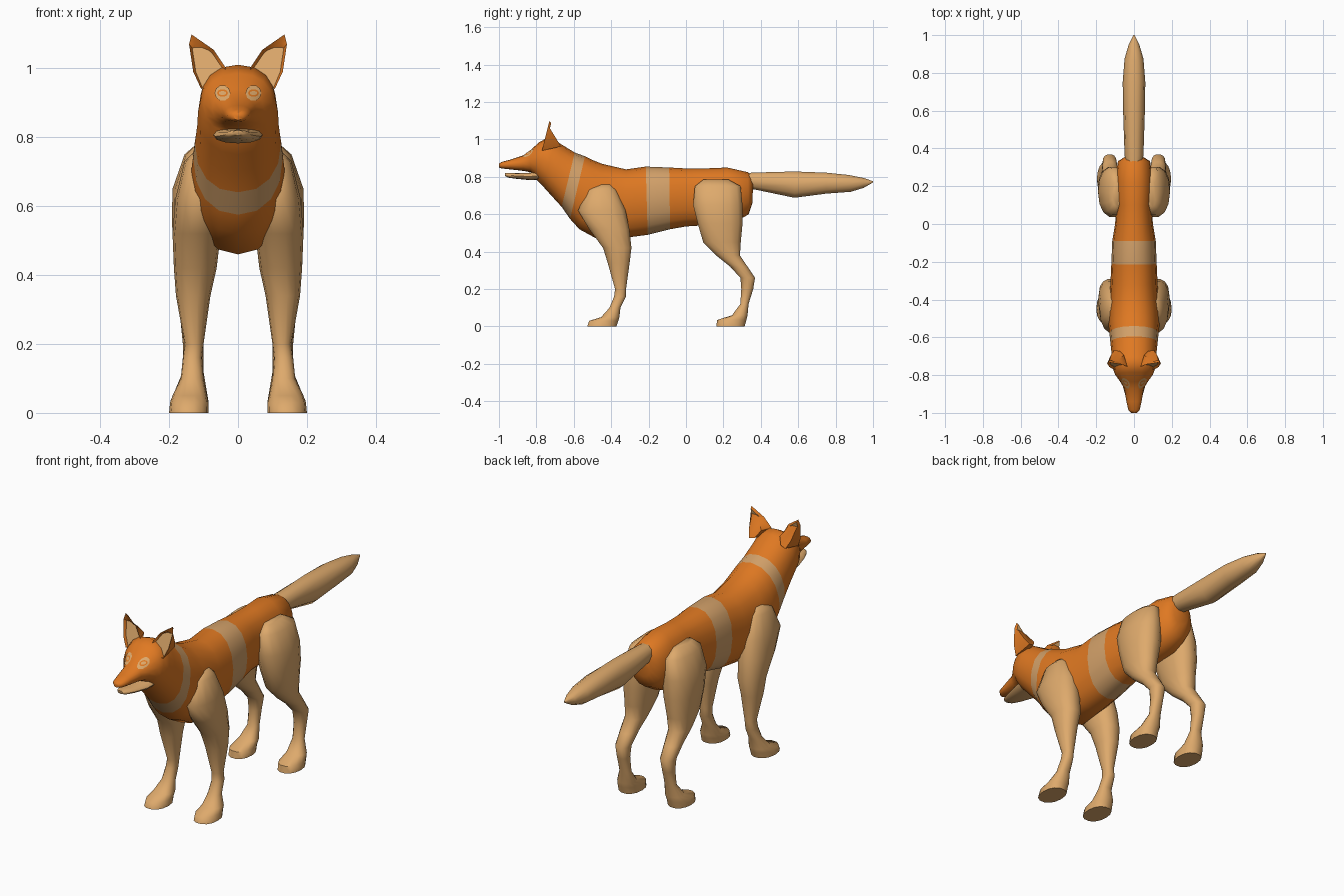
import bpy, bmesh, math
from mathutils import Vector
from mathutils.bvhtree import BVHTree

cube = bpy.data.objects.get("Cube")
if cube:
    bpy.data.objects.remove(cube, do_unlink=True)


def make_material(name, colour):
    mat = bpy.data.materials.new(name)
    mat.use_nodes = True
    mat.diffuse_color = (*colour, 1)
    mat.node_tree.nodes["Principled BSDF"].inputs["Base Color"].default_value = (*colour, 1)
    return mat


orange = make_material("orange fur", (.74, .19, .016))
tan = make_material("tan fur", (.73, .40, .15))
band_tan = make_material("dull tan band", (.64, .35, .14))


def finish(name, bm, materials, angle=55, fix_normals=True):
    """Turn a bmesh into a smooth shaded object."""
    if fix_normals:
        bmesh.ops.recalc_face_normals(bm, faces=bm.faces)
    mesh = bpy.data.meshes.new(name)
    bm.to_mesh(mesh)
    bm.free()
    for mat in materials:
        mesh.materials.append(mat)
    mesh.shade_smooth()
    mesh.set_sharp_from_angle(angle=math.radians(angle))
    obj = bpy.data.objects.new(name, mesh)
    bpy.context.collection.objects.link(obj)
    return obj


def loft(name, rings, materials, sides=16, power=.9, bands=()):
    """Skin rounded rings, each given as centre, side vector and up vector."""
    bm = bmesh.new()
    loops = []
    for centre, side, up in rings:
        loop = []
        for i in range(sides):
            a = math.tau * i / sides
            c, s = math.cos(a), math.sin(a)
            c = math.copysign(abs(c) ** power, c)
            s = math.copysign(abs(s) ** power, s)
            loop.append(bm.verts.new(centre + side * c + up * s))
        loops.append(loop)
    for k in range(len(loops) - 1):
        for i in range(sides):
            j = (i + 1) % sides
            face = bm.faces.new((loops[k][i], loops[k][j], loops[k + 1][j], loops[k + 1][i]))
            face.material_index = int(k in bands)
    bm.faces.new(loops[0])
    bm.faces.new(loops[-1])
    return finish(name, bm, materials)


def spine_ring(top_y, top_z, low_y, low_z, half_width):
    top, low = Vector((0, top_y, top_z)), Vector((0, low_y, low_z))
    return (top + low) / 2, Vector((half_width, 0, 0)), (top - low) / 2


def limb_ring(sign, z, x0, x1, y0, y1):
    return (Vector((sign * (x0 + x1) / 2, (y0 + y1) / 2, z)),
            Vector(((x1 - x0) / 2, 0, 0)), Vector((0, (y1 - y0) / 2, 0)))


# Body, neck and head: top point, bottom point and half width of each ring
body_rings = [
    (.36, .80, .355, .66, .045), (.33, .825, .335, .60, .085),
    (.22, .85, .25, .55, .10), (.10, .845, .08, .54, .095),
    (0, .845, 0, .535, .10), (-.09, .85, -.085, .52, .115),
    (-.215, .855, -.205, .49, .12), (-.32, .84, -.32, .475, .125),
    (-.45, .87, -.46, .46, .135), (-.50, .89, -.57, .52, .135),
    (-.54, .91, -.62, .575, .13), (-.595, .93, -.665, .64, .125),
    (-.66, .97, -.72, .70, .118), (-.70, .995, -.765, .75, .116),
    (-.74, 1.01, -.80, .785, .11), (-.785, .985, -.81, .81, .10),
    (-.835, .94, -.83, .825, .075), (-.87, .915, -.87, .832, .052),
    (-.94, .892, -.94, .84, .04), (-.985, .88, -.985, .845, .03),
    (-1, .87, -1, .85, .014),
]
body = loft("body_and_head", [spine_ring(*r) for r in body_rings],
            [orange, band_tan], bands=(5, 10))

# Lower jaw
jaw_rings = [(-.76, .835, -.76, .785, .075), (-.84, .822, -.83, .782, .066),
             (-.91, .82, -.91, .79, .045), (-.95, .822, -.95, .796, .03),
             (-.968, .82, -.968, .805, .015)]
loft("lower_jaw", [spine_ring(*r) for r in jaw_rings], [tan], sides=12)

# Tail
tail_rings = [(.30, .82, .30, .74, .04), (.36, .825, .37, .73, .05),
              (.58, .832, .58, .685, .057), (.75, .825, .75, .708, .06),
              (.87, .812, .88, .718, .05), (.95, .795, .95, .74, .028),
              (1, .777, 1, .77, .003)]
loft("tail", [spine_ring(*r) for r in tail_rings], [tan], sides=10)

# Legs: height, then inner, outer, front and back limits of each ring
front_leg = [
    (.76, .07, .125, -.47, -.40), (.73, .05, .155, -.53, -.37),
    (.62, .04, .182, -.58, -.32), (.52, .05, .19, -.52, -.30),
    (.42, .062, .186, -.445, -.29), (.34, .08, .18, -.42, -.30),
    (.20, .10, .155, -.38, -.32), (.16, .104, .16, -.385, -.32),
    (.10, .10, .166, -.41, -.35), (.05, .09, .19, -.455, -.355),
    (.03, .086, .197, -.52, -.36), (0, .085, .2, -.53, -.37),
]
hind_leg = [
    (.785, .07, .115, .09, .23), (.75, .05, .155, .045, .295),
    (.65, .03, .19, .035, .305), (.55, .04, .192, .06, .305),
    (.45, .06, .182, .09, .295), (.38, .075, .175, .16, .29),
    (.32, .085, .17, .235, .33), (.26, .092, .166, .29, .37),
    (.20, .10, .16, .295, .36), (.12, .10, .16, .29, .335),
    (.06, .09, .185, .245, .33), (.035, .086, .196, .165, .325),
    (0, .086, .197, .16, .315),
]


def make_ear(name, sign):
    """Thin-tipped shell with a hollow, pale front."""
    outline = [(.035, 1.0), (.07, 1.053), (.135, 1.098), (.142, 1.07),
               (.13, .99), (.107, .94), (.065, .95)]
    bm = bmesh.new()
    front = [bm.verts.new((sign * x, -.73 - .25 * (1.1 - z), z)) for x, z in outline]
    middle = sum((v.co for v in front), Vector()) / len(front)
    back = []
    for v in front:
        co = v.co.lerp(middle, .3)
        co.y += .6 * (1.1 - v.co.z)
        back.append(bm.verts.new(co))
    inside = bm.faces.new(front)
    bm.faces.new(back)
    for i in range(len(front)):
        j = (i + 1) % len(front)
        bm.faces.new((front[i], front[j], back[j], back[i]))
    bmesh.ops.recalc_face_normals(bm, faces=bm.faces)
    bmesh.ops.inset_region(bm, faces=[inside], thickness=.008, depth=-.012)
    inside.material_index = 1
    finish(name, bm, [orange, tan], fix_normals=False)


surface = BVHTree.FromPolygons([v.co for v in body.data.vertices],
                               [p.vertices[:] for p in body.data.polygons])


def make_eye(name, sign):
    """Patch laid over the face: pale surround, orange lid, pale eye."""
    bm = bmesh.new()
    loops = []
    for width, height in ((.023, .023), (.016, .011), (.011, .006)):
        loop = []
        for i in range(10):
            a = math.tau * i / 10
            x, z = sign * (.045 + width * math.cos(a)), .928 + height * math.sin(a)
            hit = surface.ray_cast(Vector((x, -2, z)), Vector((0, 1, 0)))[0]
            y = hit.y if hit else -.82
            loop.append(bm.verts.new((x, y - .005, z)))
        loops.append(loop)
    for k in range(2):
        for i in range(10):
            j = (i + 1) % 10
            face = bm.faces.new((loops[k][i], loops[k][j], loops[k + 1][j], loops[k + 1][i]))
            face.material_index = k
    bm.faces.new(loops[-1])
    for face in bm.faces:
        face.normal_update()
        if face.normal.y > 0:
            face.normal_flip()
    finish(name, bm, [tan, orange], fix_normals=False)


# Paired parts
for label, sign in (("left", 1), ("right", -1)):
    for part, rings in (("front_leg", front_leg), ("hind_leg", hind_leg)):
        loft(f"{label}_{part}", [limb_ring(sign, *r) for r in rings], [tan], sides=14)
    make_ear(f"{label}_ear", sign)
    make_eye(f"{label}_eye", sign)
